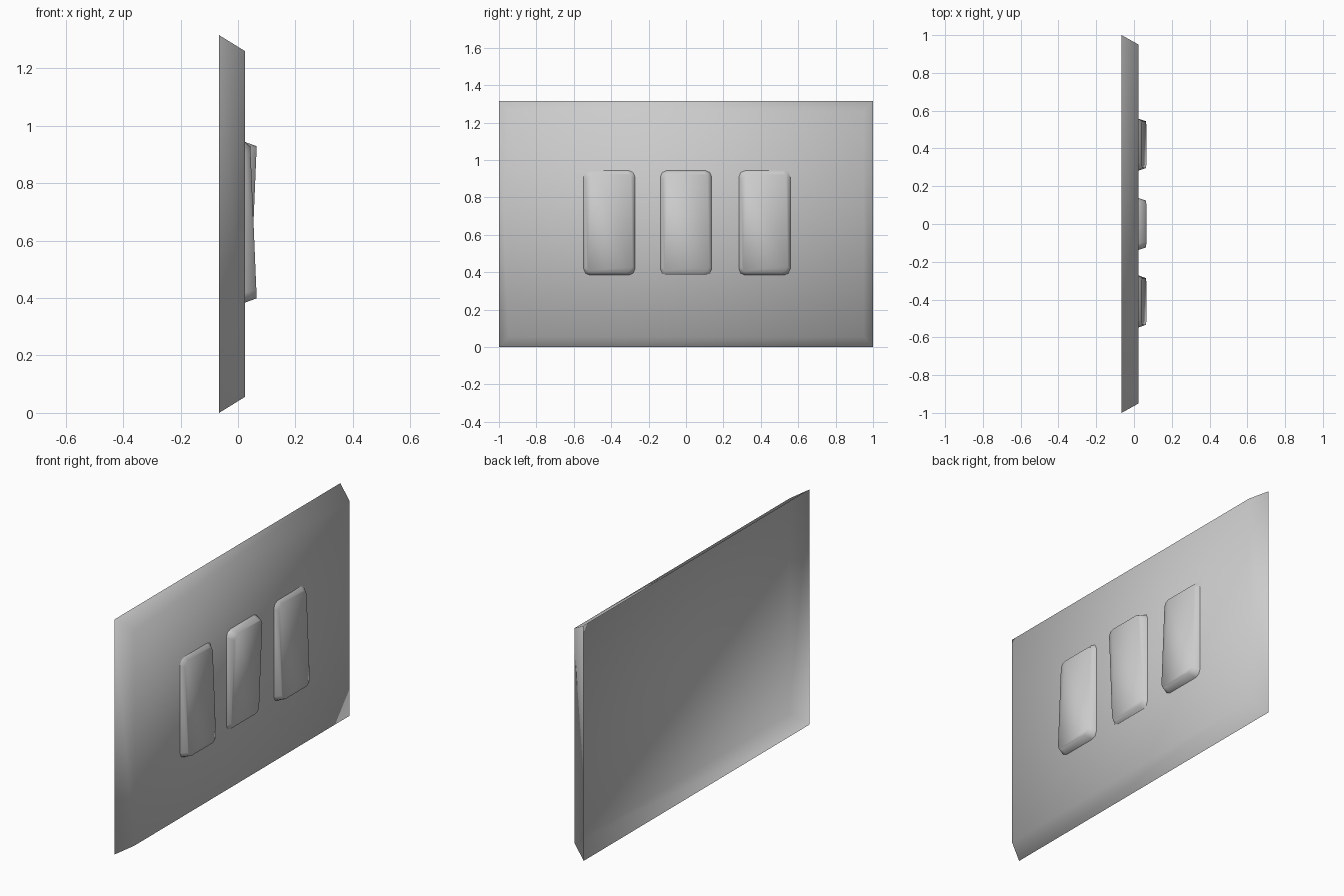
import bpy, bmesh
from math import sin, cos, pi

cube = bpy.data.objects.get("Cube")
if cube:
    bpy.data.objects.remove(cube, do_unlink=True)

grey = bpy.data.materials.new("light_grey_plastic")
grey.use_nodes = True
grey.diffuse_color = (0.6, 0.6, 0.6, 1)
grey.node_tree.nodes["Principled BSDF"].inputs["Base Color"].default_value = (0.6, 0.6, 0.6, 1)


def outline(width, height, radius=0, steps=2):
    """Rectangle in y and z, with optional rounded corners."""
    points = []
    for i, (sy, sz) in enumerate([(1, 1), (-1, 1), (-1, -1), (1, -1)]):
        cy, cz = sy * (width / 2 - radius), sz * (height / 2 - radius)
        if not radius:
            points.append((cy, cz))
            continue
        for k in range(steps + 1):
            a = (i + k / steps) * pi / 2
            points.append((cy + radius * cos(a), cz + radius * sin(a)))
    return points


def shell(name, y, z, base, top, base_x, top_x, tilt=0):
    """Tapered shell, open at the back, with a front face that can tilt."""
    bm = bmesh.new()
    back = [bm.verts.new((base_x, y + p, z + q)) for p, q in base]
    front = [bm.verts.new((top_x + tilt * q, y + p, z + q)) for p, q in top]
    n = len(back)
    for i in range(n):
        j = (i + 1) % n
        bm.faces.new((back[i], back[j], front[j], front[i]))
    bm.faces.new(front)
    for f in bm.faces:
        f.smooth = True
    mesh = bpy.data.meshes.new(name)
    bm.to_mesh(mesh)
    bm.free()
    mesh.materials.append(grey)
    obj = bpy.data.objects.new(name, mesh)
    bpy.context.collection.objects.link(obj)


# Wall plate with sloping edges
shell("wall_plate", 0, 0.658, outline(2, 1.316), outline(1.9, 1.205), -0.066, 0.024)

# Three rockers; the middle one is pressed the other way
for name, y, side in [("right_rocker", -0.41, -1), ("middle_rocker", 0, 1), ("left_rocker", 0.42, -1)]:
    shell(name, y, 0.664, outline(0.275, 0.56, 0.035), outline(0.247, 0.53, 0.03),
          0.024, 0.054, side * 0.042)
